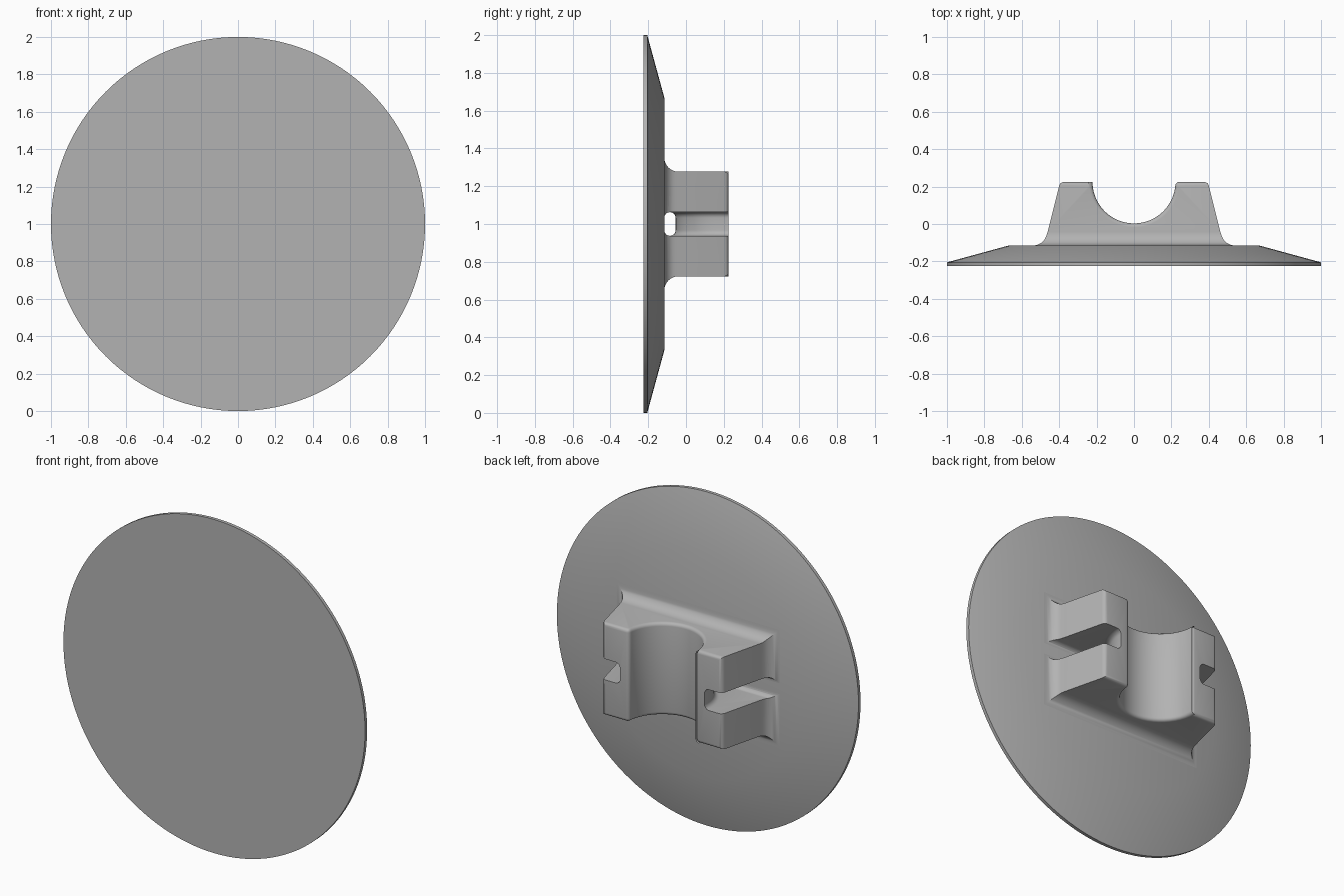
import bpy, bmesh, math
from mathutils import Matrix, Vector

old = bpy.data.objects.get("Cube")
if old:
    bpy.data.objects.remove(old, do_unlink=True)

ZC = 1.0                # height of the centre axis
BACK = 0.225            # rear face of the saddle, also the bore axis
BASE = -0.115           # flat rear face of the disc
BORE = 0.222

grey = bpy.data.materials.new("plain grey")
grey.use_nodes = True
grey.diffuse_color = (0.45, 0.45, 0.45, 1)
grey.node_tree.nodes["Principled BSDF"].inputs["Base Color"].default_value = (0.45, 0.45, 0.45, 1)


def finish(name, bm):
    bmesh.ops.remove_doubles(bm, verts=bm.verts, dist=1e-5)
    bmesh.ops.recalc_face_normals(bm, faces=bm.faces)
    me = bpy.data.meshes.new(name)
    bm.to_mesh(me)
    bm.free()
    me.materials.append(grey)
    ob = bpy.data.objects.new(name, me)
    bpy.context.collection.objects.link(ob)
    return ob


def lathe(name, profile, steps, place):
    """Spin (radius, height) points about z, then place the result."""
    bm = bmesh.new()
    vs = [bm.verts.new((r, 0, h)) for r, h in profile]
    es = [bm.edges.new(p) for p in zip(vs, vs[1:])]
    bmesh.ops.spin(bm, geom=vs + es, cent=(0, 0, 0), axis=(0, 0, 1),
                   angle=math.tau, steps=steps)
    bm.transform(place)
    return finish(name, bm)


def loft(name, rings):
    """Join rings of points into a capped solid."""
    bm = bmesh.new()
    rows = [[bm.verts.new(p) for p in ring] for ring in rings]
    for a, b in zip(rows, rows[1:]):
        for i in range(len(a)):
            j = (i + 1) % len(a)
            bm.faces.new((a[i], a[j], b[j], b[i]))
    bm.faces.new(rows[0])
    bm.faces.new(rows[-1])
    return finish(name, bm)


def cut(target, cutter):
    cutter.hide_render = True
    mod = target.modifiers.new("cut", "BOOLEAN")
    mod.operation = "DIFFERENCE"
    mod.solver = "EXACT"
    mod.object = cutter
    bpy.context.view_layer.objects.active = target
    bpy.ops.object.modifier_apply(modifier=mod.name)
    bpy.data.objects.remove(cutter, do_unlink=True)


def smooth(ob):
    bpy.ops.object.select_all(action="DESELECT")
    ob.select_set(True)
    bpy.context.view_layer.objects.active = ob
    bpy.ops.object.shade_smooth_by_angle(angle=math.radians(32))


# Round disc with a tapered rear rim
face_back = Matrix.Translation((0, 0, ZC)) @ Matrix.Rotation(-math.pi / 2, 4, "X")
disc = lathe("disc", [(0, -BACK), (1, -BACK), (1, -0.205), (0.67, BASE), (0, BASE)],
             128, face_back)

# Saddle block: tapered sides that flare into the disc with a fillet
FIL = 0.075
levels = [(BACK, 0.395, 0.277)]
for i in range(9):
    a = i / 8 * math.pi / 2
    flare = FIL * (1 - math.cos(a))
    y = BASE + FIL * (1 - math.sin(a))
    levels.append((y, 0.395 + 0.25 * min(BACK - y, 0.28) + flare, 0.277 + flare))
levels.append((BASE - 0.003,) + levels[-1][1:])
saddle = loft("saddle", [[(sx * hx, y, ZC + sz * hz)
                          for sx, sz in ((1, 1), (-1, 1), (-1, -1), (1, -1))]
                         for y, hx, hz in levels])

# Half-round bore
axis = Matrix.Translation((0, BACK, ZC))
cut(saddle, lathe("bore_cutter", [(0, -1), (BORE, -1), (BORE, 1), (0, 1)], 48, axis))

# Rounded rims on the rear faces and along the bore
bm = bmesh.new()
bm.from_mesh(saddle.data)


def on_rim(v):
    r = math.hypot(v.co.x, v.co.y - BACK)
    return abs(r - BORE) < 0.003


rims = [e for e in bm.edges
        if len(e.link_faces) == 2 and e.calc_face_angle() > 0.8
        and (all(v.co.y > BACK - 0.002 for v in e.verts) or all(map(on_rim, e.verts)))]
bmesh.ops.bevel(bm, geom=rims, offset=0.02, segments=4, profile=0.5,
                affect="EDGES", clamp_overlap=True)
bm.to_mesh(saddle.data)
bm.free()

# Strap slot: runs across the block and around the outside of the bore wall
HALF, RND = 0.0625, 0.03
quarter = [i / 6 * math.pi / 2 for i in range(7)]
side = [(BASE - 0.03, HALF - RND)]
side += [(BASE + RND * (1 - math.cos(a)), HALF - RND + RND * math.sin(a)) for a in quarter]
side += [(0.4, HALF)]
outline = side + [(y, -z) for y, z in reversed(side)]
slot = loft("slot_cutter", [[(x, y, ZC + z) for y, z in outline] for x in (-0.9, 0.9)])

WALL = 0.28
half = [(WALL + RND * (1 - math.cos(a)), HALF - RND + RND * math.sin(a)) for a in quarter]
half += [(WALL + RND, 0.1), (0, 0.1)]
core = lathe("wall_core", [(r, -z) for r, z in reversed(half)] + half, 64, axis)
cut(slot, core)
cut(saddle, slot)

for part in (disc, saddle):
    smooth(part)
